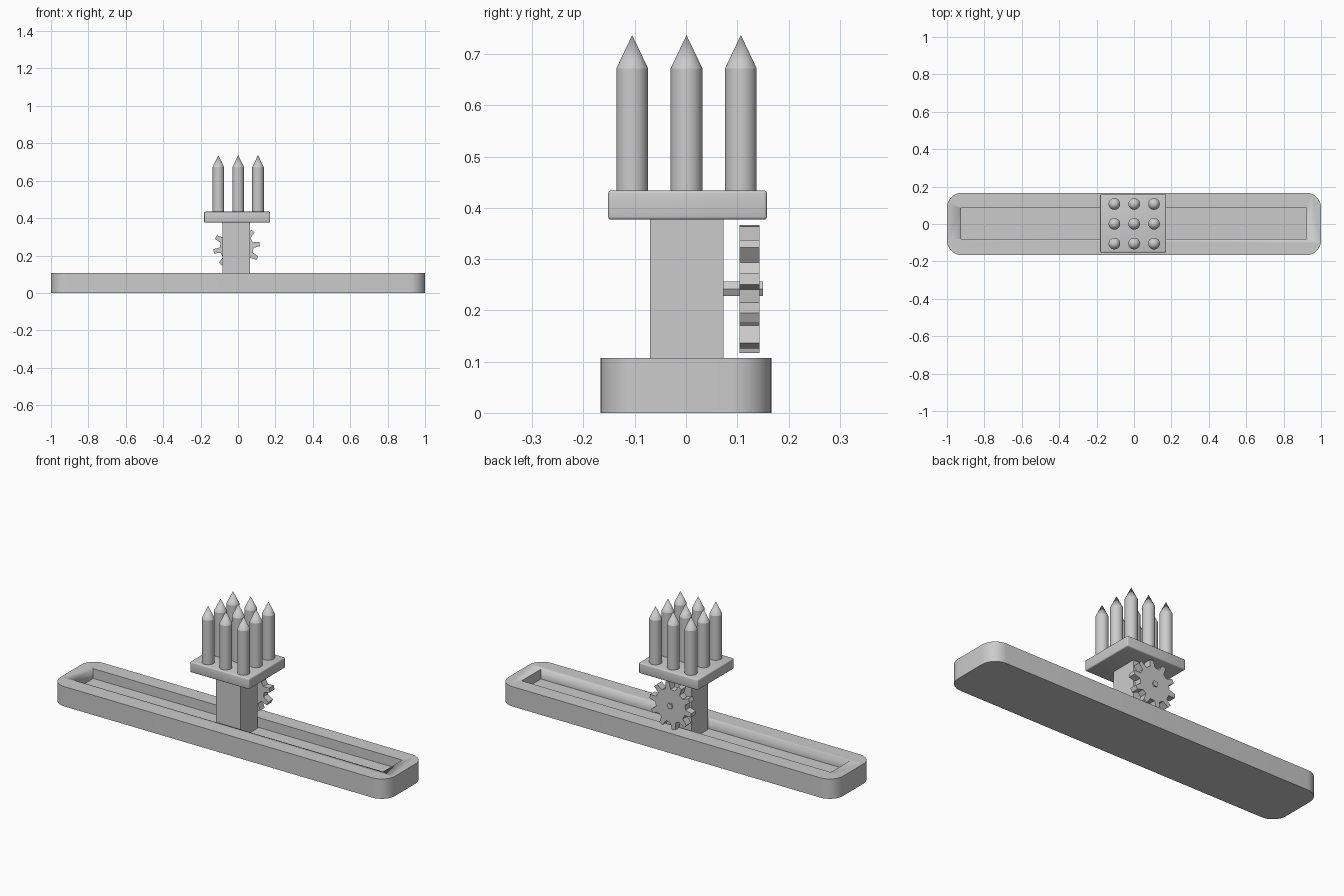
import bpy, bmesh
from math import sin, cos, radians, pi

if "Cube" in bpy.data.objects:
    bpy.data.objects.remove(bpy.data.objects["Cube"])


def finish(name, bm, angle=30):
    bmesh.ops.recalc_face_normals(bm, faces=bm.faces)
    mesh = bpy.data.meshes.new(name)
    bm.to_mesh(mesh)
    bm.free()
    ob = bpy.data.objects.new(name, mesh)
    bpy.context.collection.objects.link(ob)
    bpy.ops.object.select_all(action='DESELECT')
    ob.select_set(True)
    bpy.context.view_layer.objects.active = ob
    bpy.ops.object.shade_smooth_by_angle(angle=radians(angle))
    return ob


def box_mesh(x0, x1, y0, y1, z0, z1):
    bm = bmesh.new()
    bmesh.ops.create_cube(bm, size=1)
    for v in bm.verts:
        v.co = ((x0 + x1) / 2 + v.co.x * (x1 - x0),
                (y0 + y1) / 2 + v.co.y * (y1 - y0),
                (z0 + z1) / 2 + v.co.z * (z1 - z0))
    return bm


def extrude_xz(name, points, y0, y1, angle=5):
    bm = bmesh.new()
    face = bm.faces.new([bm.verts.new((x, y0, z)) for x, z in points])
    res = bmesh.ops.extrude_face_region(bm, geom=[face])
    for v in res['geom']:
        if isinstance(v, bmesh.types.BMVert):
            v.co.y = y1
    return finish(name, bm, angle)


# Long base with rounded corners and a slot
bm = box_mesh(-1, 1, -0.167, 0.167, 0, 0.107)
upright = [e for e in bm.edges if abs(e.verts[0].co.z - e.verts[1].co.z) > 0.05]
bmesh.ops.bevel(bm, geom=upright, offset=0.08, segments=8, profile=0.5, affect='EDGES')
base = finish("base", bm)
cutter = finish("slot_cutter", box_mesh(-0.925, 0.922, -0.079, 0.085, 0.054, 0.2))
cutter.hide_render = True
cutter.display_type = 'WIRE'
cut = base.modifiers.new("slot", 'BOOLEAN')
cut.operation = 'DIFFERENCE'
cut.solver = 'EXACT'
cut.object = cutter

# Post standing in the slot
finish("post", box_mesh(-0.083, 0.065, -0.07, 0.073, 0.054, 0.38))

# Plate with softened edges
bm = box_mesh(-0.181, 0.172, -0.152, 0.158, 0.377, 0.434)
bmesh.ops.bevel(bm, geom=bm.edges[:], offset=0.006, segments=3, profile=0.5, affect='EDGES')
finish("plate", bm, 40)

# Three by three pointed spikes
for i in range(3):
    for j in range(3):
        cx, cy = 0.001 + (i - 1) * 0.106, 0.001 + (j - 1) * 0.106
        bm = bmesh.new()
        n = 32
        rings = [[bm.verts.new((cx + 0.031 * cos(2 * pi * k / n),
                                cy + 0.031 * sin(2 * pi * k / n), z))
                  for k in range(n)] for z in (0.43, 0.672)]
        tip = bm.verts.new((cx, cy, 0.737))
        bm.faces.new(rings[0])
        for k in range(n):
            m = (k + 1) % n
            bm.faces.new((rings[0][k], rings[0][m], rings[1][m], rings[1][k]))
            bm.faces.new((rings[1][k], rings[1][m], tip))
        finish(f"spike_{i}_{j}", bm, 22)

# Ten-toothed gear on a six-sided axle
GX, GZ = -0.007, 0.242
teeth = []
for k in range(10):
    for r, da in ((0.09, -10), (0.125, -5), (0.125, 5), (0.09, 10)):
        a = radians(9 + 36 * k + da)
        teeth.append((GX + r * cos(a), GZ + r * sin(a)))
extrude_xz("gear", teeth, 0.104, 0.143)
extrude_xz("axle", [(GX + 0.016 * cos(k * pi / 3), GZ + 0.016 * sin(k * pi / 3))
                    for k in range(6)], 0.07, 0.15)
